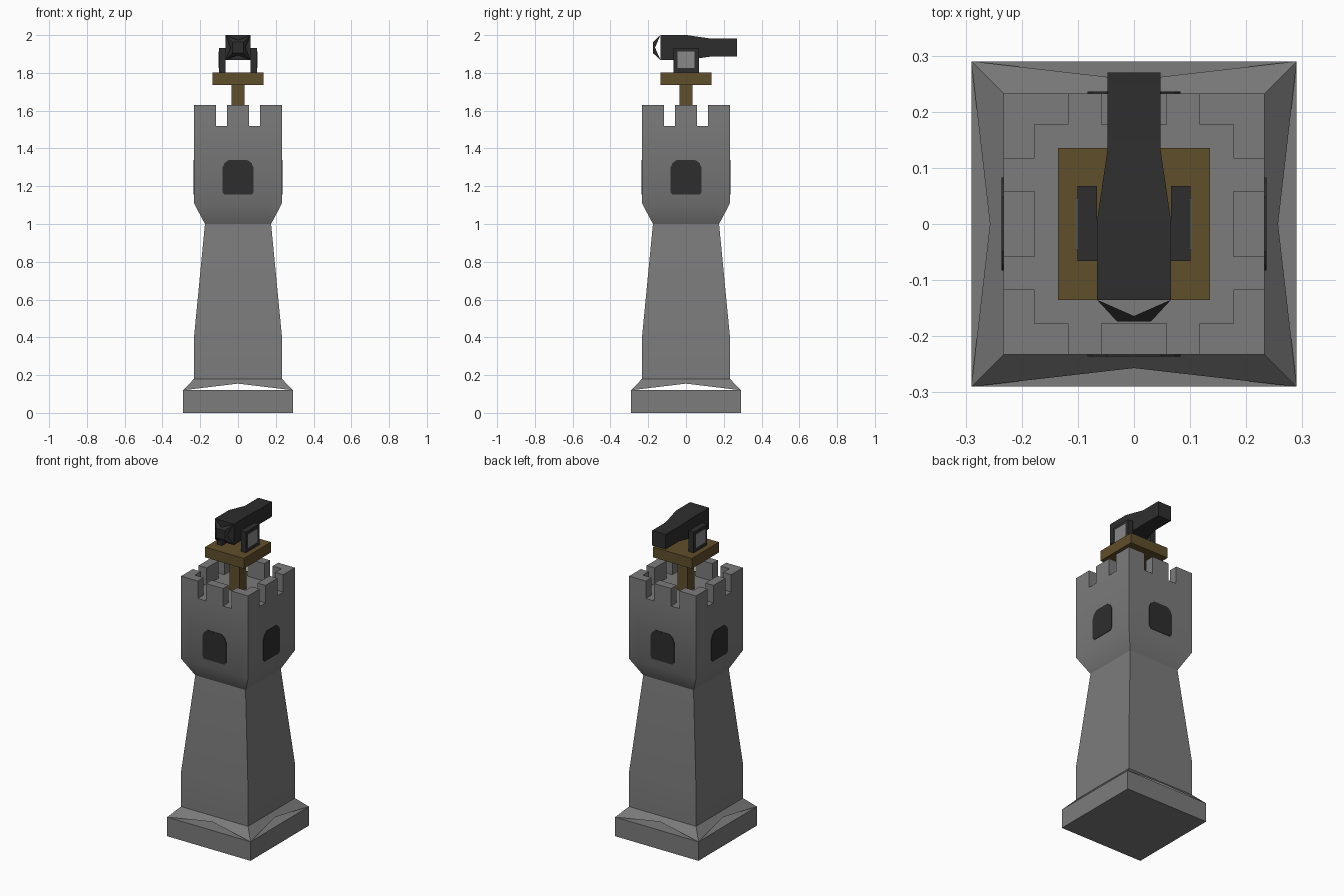
import bpy, bmesh, math
from mathutils import Matrix, Vector

if "Cube" in bpy.data.objects:
    bpy.data.objects.remove(bpy.data.objects["Cube"], do_unlink=True)


def material(name, rgb):
    m = bpy.data.materials.new(name)
    m.use_nodes = True
    col = (*rgb, 1.0)
    m.diffuse_color = col
    bsdf = next(n for n in m.node_tree.nodes if n.type == 'BSDF_PRINCIPLED')
    bsdf.inputs["Base Color"].default_value = col
    bsdf.inputs["Roughness"].default_value = 0.9
    return m


STONE = material("grey stone", (0.20, 0.20, 0.20))
WOOD = material("brown wood", (0.118, 0.077, 0.024))
IRON = material("dark iron", (0.027, 0.027, 0.027))
STEEL = material("light steel", (0.25, 0.25, 0.25))


def finish(name, bm, mat, smooth=False):
    bmesh.ops.recalc_face_normals(bm, faces=bm.faces)
    me = bpy.data.meshes.new(name)
    bm.to_mesh(me)
    bm.free()
    me.materials.append(mat)
    ob = bpy.data.objects.new(name, me)
    bpy.context.collection.objects.link(ob)
    if smooth:
        bpy.ops.object.select_all(action='DESELECT')
        ob.select_set(True)
        bpy.context.view_layer.objects.active = ob
        bpy.ops.object.shade_smooth_by_angle(angle=math.radians(30))
    return ob


def box(name, lo, hi, mat):
    lo, hi = Vector(lo), Vector(hi)
    bm = bmesh.new()
    bmesh.ops.create_cube(bm, size=1, matrix=Matrix.Translation((lo + hi) / 2)
                          @ Matrix.Diagonal((*(hi - lo), 1)))
    return finish(name, bm, mat)


def notched_funnel(name, wide, narrow, height, notch, matrix, mat, cap):
    """Four sloping sides whose wide edges are notched upward in the middle."""
    bm = bmesh.new()
    mid = wide + (narrow - wide) * notch / height
    for k in range(4):
        rot = Matrix.Rotation(k * math.pi / 2, 4, 'Z')
        pts = [(-wide, -wide, 0), (0, -mid, notch), (wide, -wide, 0),
               (narrow, -narrow, height), (-narrow, -narrow, height)]
        bm.faces.new([bm.verts.new(rot @ Vector(p)) for p in pts])
    if cap:
        bm.faces.new([bm.verts.new((a * narrow, b * narrow, height))
                      for a, b in ((-1, -1), (1, -1), (1, 1), (-1, 1))])
    bmesh.ops.remove_doubles(bm, verts=bm.verts, dist=1e-4)
    bmesh.ops.transform(bm, matrix=matrix, verts=bm.verts)
    return finish(name, bm, mat)


# Foot slab and the sloping skirt above it
box("foot_slab", (-0.29, -0.29, 0), (0.29, 0.29, 0.12), STONE)
notched_funnel("foot_skirt", 0.29, 0.233, 0.06, 0.035,
               Matrix.Translation((0, 0, 0.12)), STONE, False)

# Tower: roof floor grid, walls extruded down, battlements extruded up
TOP = 0.233
cuts = [-TOP, -0.177, -0.117, -0.059, 0.059, 0.117, 0.177, TOP]
bm = bmesh.new()
grid = [[bm.verts.new((x, y, 1.52)) for y in cuts] for x in cuts]
merlons = []
for i in range(7):
    for j in range(7):
        f = bm.faces.new((grid[i][j], grid[i + 1][j],
                          grid[i + 1][j + 1], grid[i][j + 1]))
        on_edge = i in (0, 6) or j in (0, 6)
        if on_edge and i not in (2, 4) and j not in (2, 4):
            merlons.append(f)
edges = [e for e in bm.edges if e.is_boundary]
size = TOP
for z, half in ((1.11, TOP), (1.0, 0.175), (0.40, TOP), (0.18, TOP)):
    geom = bmesh.ops.extrude_edge_only(bm, edges=edges)["geom"]
    edges = [g for g in geom if isinstance(g, bmesh.types.BMEdge)]
    for v in [g for g in geom if isinstance(g, bmesh.types.BMVert)]:
        v.co = (v.co.x * half / size, v.co.y * half / size, z)
    size = half
geom = bmesh.ops.extrude_face_region(bm, geom=merlons)["geom"]
for v in [g for g in geom if isinstance(g, bmesh.types.BMVert)]:
    v.co.z = 1.63
old = [f for f in merlons if f.is_valid]
if old:
    bmesh.ops.delete(bm, geom=old, context='FACES_ONLY')
finish("tower", bm, STONE, smooth=True)

# Dark windows, one thin plate on each wall
half_outline = [(0.072, 1.155), (0.083, 1.17), (0.083, 1.295),
                (0.072, 1.322), (0.048, 1.34)]
outline = half_outline + [(-x, z) for x, z in reversed(half_outline)]
for k, side in enumerate(("front", "left", "back", "right")):
    bm = bmesh.new()
    face = bm.faces.new([bm.verts.new((x, -TOP + 0.001, z)) for x, z in outline])
    ext = bmesh.ops.extrude_face_region(bm, geom=[face])["geom"]
    bmesh.ops.translate(bm, vec=(0, -0.004, 0),
                        verts=[g for g in ext if isinstance(g, bmesh.types.BMVert)])
    bmesh.ops.rotate(bm, verts=bm.verts, cent=(0, 0, 0),
                     matrix=Matrix.Rotation(k * math.pi / 2, 3, 'Z'))
    finish(side + "_window", bm, IRON)

# Wooden post and platform
box("post", (-0.034, -0.034, 1.52), (0.034, 0.034, 1.74), WOOD)
box("platform", (-0.135, -0.135, 1.737), (0.135, 0.135, 1.802), WOOD)

# Cannon brackets with steel plates on their outer sides
for side, s in (("left", 1), ("right", -1)):
    x0, x1 = sorted((s * 0.066, s * 0.101))
    box(side + "_bracket", (x0, -0.066, 1.80), (x1, 0.068, 1.932), IRON)
    x0, x1 = sorted((s * 0.100, s * 0.103))
    box(side + "_bracket_plate", (x0, -0.046, 1.826), (x1, 0.046, 1.912), STEEL)

# Cannon barrel: square sections along y
AXIS = 1.934
bm = bmesh.new()
rings = []
for y, h in ((-0.135, 0.066), (0.005, 0.066), (0.135, 0.047), (0.27, 0.047)):
    rings.append([bm.verts.new((a * h, y, AXIS + b * h))
                  for a, b in ((-1, -1), (1, -1), (1, 1), (-1, 1))])
for r0, r1 in zip(rings, rings[1:]):
    for k in range(4):
        n = (k + 1) % 4
        bm.faces.new((r0[k], r0[n], r1[n], r1[k]))
bm.faces.new(rings[0])
bm.faces.new(rings[-1])
finish("cannon_barrel", bm, IRON, smooth=True)

# Notched nose at the front of the barrel
notched_funnel("cannon_nose", 0.066, 0.03, 0.039, 0.029,
               Matrix.Translation((0, -0.135, AXIS))
               @ Matrix.Rotation(math.pi / 2, 4, 'X'), IRON, True)
